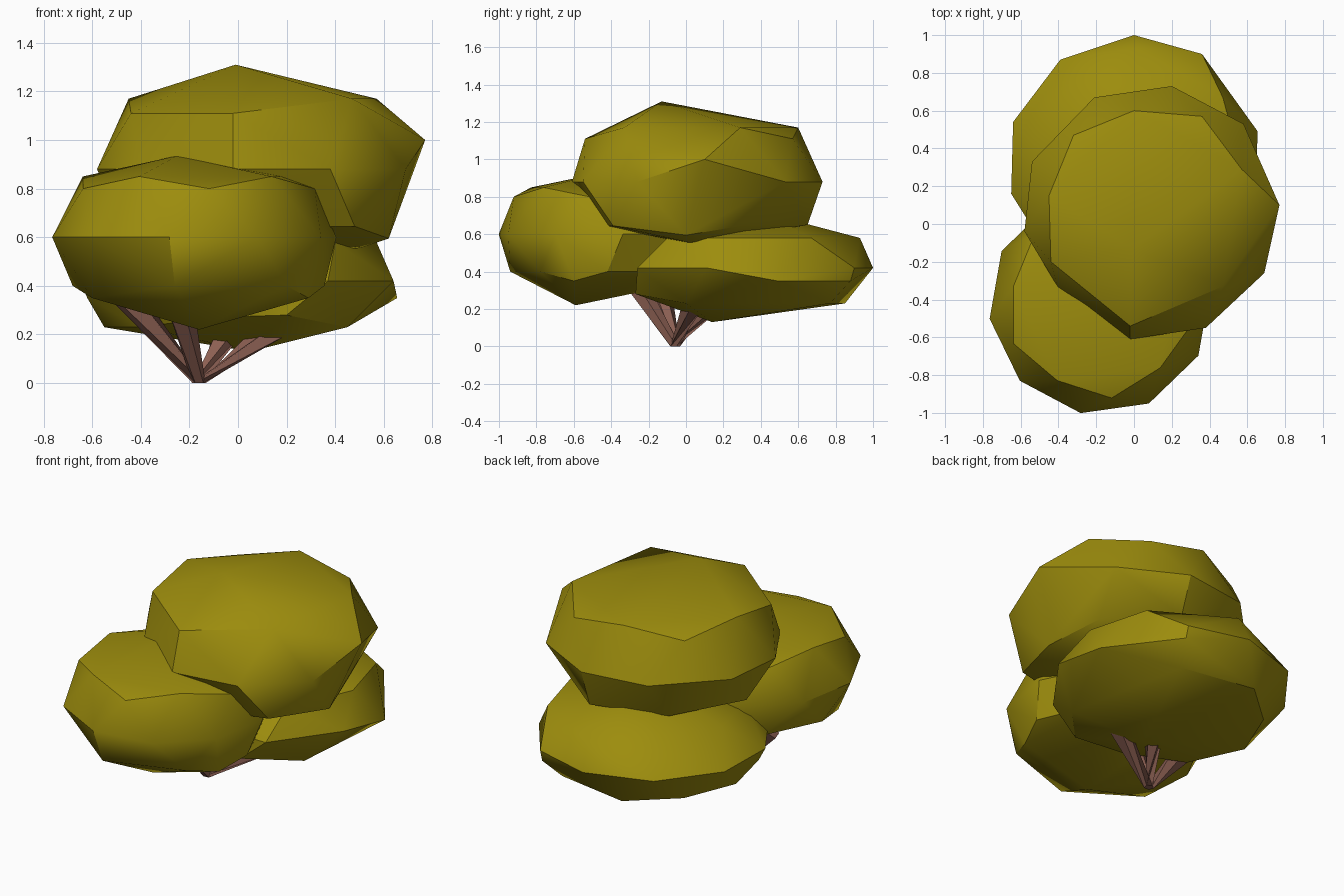
import bpy, bmesh, math
from mathutils import Vector

cube = bpy.data.objects.get("Cube")
if cube:
    bpy.data.objects.remove(cube, do_unlink=True)


def make_material(name, rgb):
    m = bpy.data.materials.new(name)
    m.use_nodes = True
    m.diffuse_color = (*rgb, 1)
    m.node_tree.nodes["Principled BSDF"].inputs["Base Color"].default_value = (*rgb, 1)
    return m


leaf = make_material("olive leaves", (0.335, 0.265, 0.004))
bark = make_material("reddish brown bark", (0.26, 0.115, 0.085))


def ring(cx, cy, z, r, start, n):
    """Regular ring of points, start angle in degrees."""
    angles = [math.radians(start) + math.tau * i / n for i in range(n)]
    return [(cx + r * math.cos(a), cy + r * math.sin(a), z) for a in angles]


def finish(name, bm, mat, angle):
    bmesh.ops.recalc_face_normals(bm, faces=bm.faces[:])
    me = bpy.data.meshes.new(name)
    bm.to_mesh(me)
    bm.free()
    me.materials.append(mat)
    ob = bpy.data.objects.new(name, me)
    bpy.context.collection.objects.link(ob)
    bpy.ops.object.select_all(action='DESELECT')
    ob.select_set(True)
    bpy.context.view_layer.objects.active = ob
    bpy.ops.object.shade_smooth_by_angle(angle=math.radians(angle))


def clump(name, points):
    """Faceted leaf clump: the convex hull of a few rings and points."""
    bm = bmesh.new()
    for p in points:
        bm.verts.new(p)
    bmesh.ops.convex_hull(bm, input=bm.verts[:])
    loose = [v for v in bm.verts if not v.link_faces]
    bmesh.ops.delete(bm, geom=loose, context='VERTS')
    finish(name, bm, leaf, 32)


# Front leaf clump
clump("front_leaves",
      ring(-0.18, -0.42, 0.60, 0.59, 8, 10)
      + ring(-0.18, -0.42, 0.80, 0.505, 205, 5)
      + ring(-0.18, -0.42, 0.85, 0.467, 241, 5)
      + [(-0.25, -0.42, 0.935),
         (-0.26, -0.94, 0.40), (0.20, -0.78, 0.40), (0.355, -0.42, 0.40),
         (0.29, -0.60, 0.35), (-0.60, -0.62, 0.35), (-0.68, -0.35, 0.40),
         (-0.50, -0.02, 0.39), (0.20, -0.06, 0.40), (-0.15, 0.08, 0.40),
         (-0.16, -0.59, 0.22), (-0.20, -0.25, 0.29)])

# Back leaf clump
back_equator = [(0.36, 0.90), (0.0, 1.0), (-0.39, 0.87), (-0.64, 0.54), (-0.65, 0.16),
                (-0.50, -0.08), (-0.20, -0.26), (0.37, -0.26), (0.64, 0.11)]
back_floor = [(0.45, 0.0), (0.30, 0.77), (-0.16, 0.85), (-0.42, 0.62),
              (-0.55, 0.30), (-0.40, -0.02)]
clump("back_leaves",
      [(x, y, 0.42) for x, y in back_equator]
      + [(x, y, 0.23) for x, y in back_floor]
      + [(0.655, 0.49, 0.35), (0.36, 0.88, 0.35), (-0.62, 0.18, 0.35),
         (0.20, -0.27, 0.28), (-0.10, -0.22, 0.27), (0.05, 0.14, 0.13),
         (0.02, 0.93, 0.58), (0.47, 0.67, 0.58), (0.57, 0.30, 0.58),
         (0.40, -0.10, 0.58), (-0.30, 0.72, 0.60), (-0.50, 0.36, 0.59),
         (-0.40, 0.0, 0.58), (0.0, 0.36, 0.73)])

# Top leaf clump
top_equator = [(0.69, -0.26), (0.38, -0.55), (-0.02, -0.61), (-0.40, -0.34),
               (-0.58, -0.04), (-0.54, 0.33), (-0.21, 0.67), (0.20, 0.73), (0.58, 0.53)]
clump("top_leaves",
      [(x, y, 0.88) for x, y in top_equator]
      + [(-0.45, 0.15, 1.17), (-0.32, 0.47, 1.11), (0.0, 0.60, 1.17),
         (0.36, 0.57, 1.11), (0.57, 0.29, 1.17), (0.47, -0.33, 1.17),
         (0.77, 0.10, 1.0), (-0.44, -0.20, 1.11), (-0.02, -0.54, 1.11),
         (-0.01, -0.13, 1.31),
         (0.62, 0.0, 0.595), (0.50, 0.02, 0.555), (0.53, 0.33, 0.65),
         (0.20, 0.65, 0.65), (-0.25, 0.52, 0.65), (-0.48, 0.10, 0.65),
         (-0.22, -0.36, 0.64), (0.20, -0.45, 0.64), (0.48, -0.39, 0.645),
         (0.10, 0.05, 0.54)])


# Branches fanning out of one narrow foot
def branch(name, tip, r0=0.028, r1=0.062, sides=5):
    foot = Vector((-0.16, -0.06, 0.0))
    tip = Vector(tip)
    turn = (tip - foot).to_track_quat('Z', 'Y')
    bm = bmesh.new()
    low, high = [], []
    for x, y, _ in ring(0, 0, 0, 1, 20, sides):
        low.append(bm.verts.new(foot + Vector((x * r0, y * r0, 0))))
        high.append(bm.verts.new(tip + turn @ Vector((x * r1, y * r1, 0))))
    for i in range(sides):
        j = (i + 1) % sides
        bm.faces.new((low[i], low[j], high[j], high[i]))
    bm.faces.new(low)
    bm.faces.new(high)
    finish(name, bm, bark, 20)


tips = {"left_branch": (0.18, 0.05, 0.25),
        "right_branch": (-0.47, -0.15, 0.37),
        "front_branch": (-0.25, -0.28, 0.36),
        "back_branch": (-0.03, 0.14, 0.24)}
for name, tip in tips.items():
    branch(name, tip)
